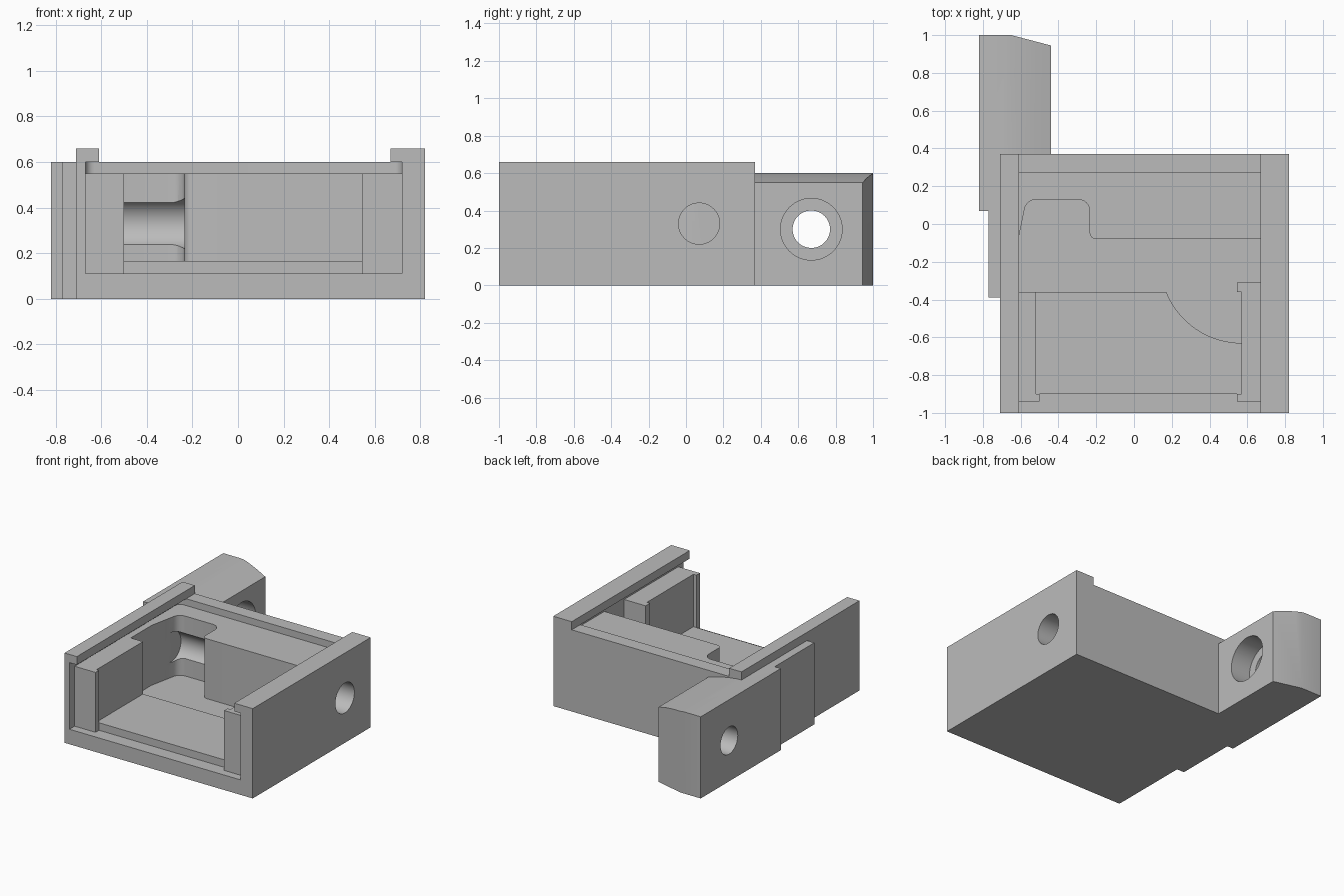
import bpy
import bmesh
import math
from mathutils import Vector

if "Cube" in bpy.data.objects:
    bpy.data.objects.remove(bpy.data.objects["Cube"], do_unlink=True)

grey = bpy.data.materials.new("plain_grey")
grey.use_nodes = True
grey.diffuse_color = (0.5, 0.5, 0.5, 1)
grey.node_tree.nodes["Principled BSDF"].inputs["Base Color"].default_value = (0.5, 0.5, 0.5, 1)


def prism(name, outline, low, high, axis="z"):
    """Extrude a closed outline along z (xy outline) or along y (xz outline)."""
    bm = bmesh.new()
    place = (lambda a, b: (a, b, low)) if axis == "z" else (lambda a, b: (a, low, b))
    step = Vector((0, 0, high - low)) if axis == "z" else Vector((0, high - low, 0))
    face = bm.faces.new([bm.verts.new(place(a, b)) for a, b in outline])
    grown = bmesh.ops.extrude_face_region(bm, geom=[face])["geom"]
    bmesh.ops.translate(bm, vec=step, verts=[v for v in grown if isinstance(v, bmesh.types.BMVert)])
    bmesh.ops.recalc_face_normals(bm, faces=bm.faces)
    mesh = bpy.data.meshes.new(name)
    bm.to_mesh(mesh)
    bm.free()
    obj = bpy.data.objects.new(name, mesh)
    obj.data.materials.append(grey)
    bpy.context.collection.objects.link(obj)
    return obj


def box(name, x0, x1, y0, y1, z0, z1):
    return prism(name, [(x0, y0), (x1, y0), (x1, y1), (x0, y1)], z0, z1)


def bore(name, x0, x1, y, z, radius):
    """Cylinder lying along x."""
    bpy.ops.mesh.primitive_cylinder_add(vertices=64, radius=radius, depth=x1 - x0,
                                        location=((x0 + x1) / 2, y, z),
                                        rotation=(0, math.pi / 2, 0))
    obj = bpy.context.object
    obj.name = name
    obj.data.materials.append(grey)
    return obj


def arc(cx, cy, radius, start, end, steps=6):
    """Points on a circle, angles in degrees."""
    angles = [math.radians(start + (end - start) * i / steps) for i in range(steps + 1)]
    return [(cx + radius * math.cos(a), cy + radius * math.sin(a)) for a in angles]


def activate(obj):
    bpy.ops.object.select_all(action="DESELECT")
    obj.select_set(True)
    bpy.context.view_layer.objects.active = obj


def cut(obj, *cutters):
    for cutter in cutters:
        cutter.hide_render = True
        mod = obj.modifiers.new("cut", "BOOLEAN")
        mod.operation = "DIFFERENCE"
        mod.solver = "EXACT"
        mod.object = cutter
        activate(obj)
        bpy.ops.object.modifier_apply(modifier=mod.name)
        bpy.data.objects.remove(cutter, do_unlink=True)


# Housing: block with a lid slot, an inner cavity and a cross bore
housing = box("housing", -0.71, 0.82, -1, 0.37, 0, 0.6)

lid_slot = prism("lid_slot_cutter",
                 [(-0.67, -1.1), (0.72, -1.1)]
                 + arc(0.68, 0.23, 0.04, 0, 90)
                 + arc(-0.63, 0.23, 0.04, 90, 180), 0.55, 0.75)

right_side = [(-0.67, -1.1), (0.72, -1.1), (0.72, -0.94), (0.545, -0.94), (0.545, -0.9),
              (0.57, -0.9), (0.57, -0.36), (0.545, -0.36), (0.545, -0.31),
              (0.72, -0.31), (0.72, -0.08)]
pocket = (arc(-0.2, -0.045, 0.035, 270, 180)
          + arc(-0.295, 0.07, 0.06, 0, 90)
          + arc(-0.52, 0.07, 0.06, 90, 170))
left_side = [(-0.62, -0.12), (-0.62, -0.36), (-0.52, -0.36), (-0.52, -0.9),
             (-0.5, -0.9), (-0.5, -0.94), (-0.67, -0.94)]
cavity = prism("cavity_cutter", right_side + pocket + left_side, 0.11, 0.72)

cut(housing, lid_slot, cavity, bore("cross_bore_cutter", -0.59, 0.9, 0.07, 0.33, 0.11))

# Raised floor with a round bite in its rear corner
floor = prism("raised_floor",
              [(-0.52, -0.36), (-0.52, -0.9), (0.57, -0.9)]
              + arc(0.57, -0.2, 0.43, 270, 202, 16), 0.1, 0.165)

# Rails that overhang the lid slot
left_rail = box("narrow_rail", -0.71, -0.61, -1, 0.37, 0.6, 0.66)
right_rail = box("wide_rail", 0.67, 0.82, -1, 0.37, 0.6, 0.66)

# Mounting arm with sloped top, angled tip and counterbored hole
arm = prism("mounting_arm",
            [(-0.82, 0.07), (-0.71, 0.07), (-0.71, 0.37), (-0.44, 0.37),
             (-0.44, 0.945), (-0.65, 1), (-0.82, 1)], 0, 0.6)
slope = prism("slope_cutter",
              [(-0.68, 0.6), (-0.6, 0.59), (-0.52, 0.573), (-0.42, 0.544),
               (-0.42, 0.7), (-0.68, 0.7)], 0.3, 1.1, "y")
cut(arm, slope,
    bore("bolt_hole_cutter", -0.9, -0.3, 0.67, 0.3, 0.1),
    bore("counterbore_cutter", -0.6, -0.3, 0.67, 0.3, 0.165))

# Thinner step of the arm along the side wall
side_step = box("side_step", -0.77, -0.71, -0.39, 0.07, 0, 0.6)

for part in (housing, floor, left_rail, right_rail, arm, side_step):
    activate(part)
    bpy.ops.object.shade_smooth_by_angle(angle=math.radians(25))
